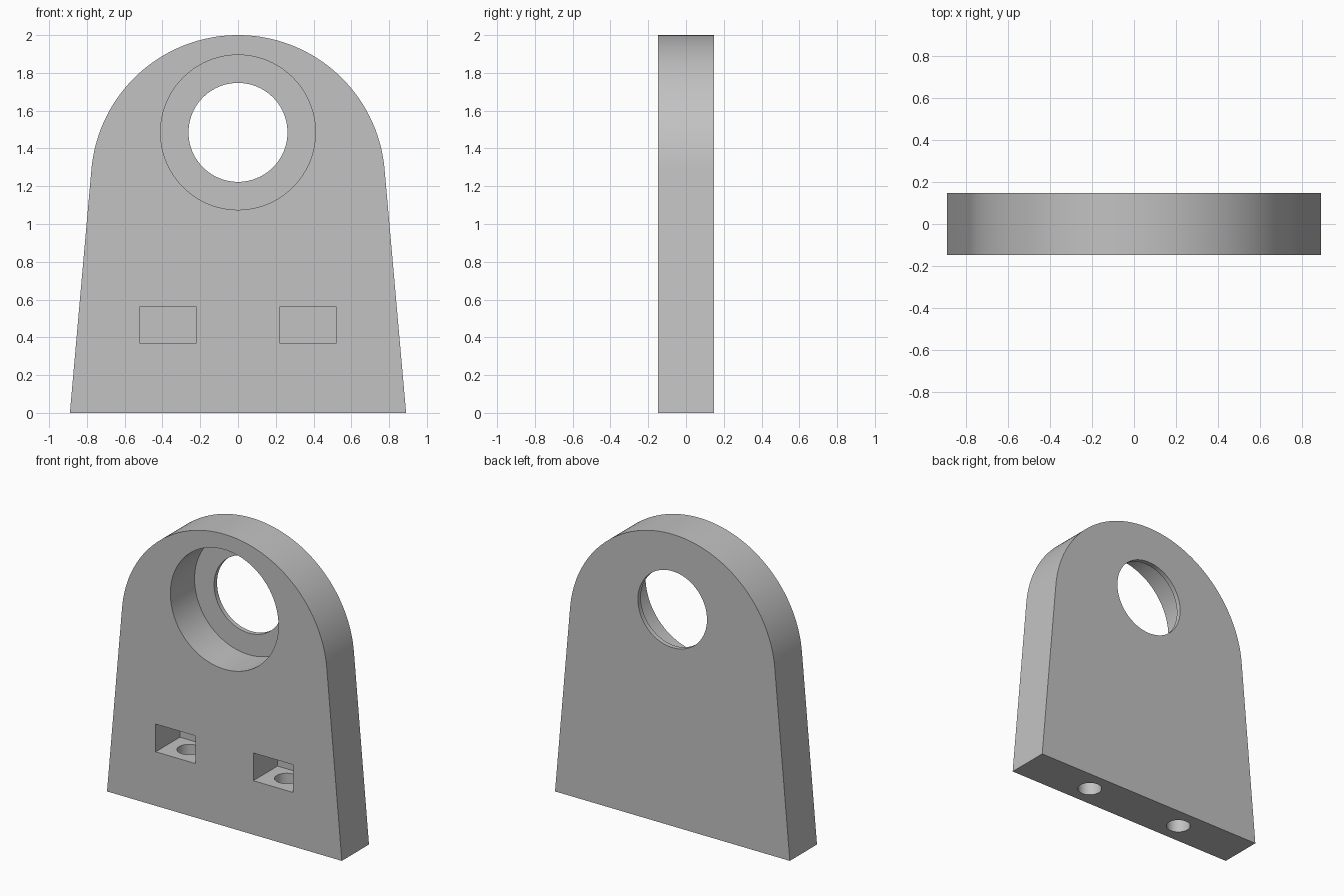
import bpy, bmesh, math

default = bpy.data.objects.get("Cube")
if default:
    bpy.data.objects.remove(default, do_unlink=True)

HALF_T = 0.147                  # half the plate thickness
FRONT = -HALF_T
DEPTH = 0.262                   # depth of the recesses from the front
BASE_HALF = 0.89
ARC_Z, ARC_R = 1.221, 0.779     # rounded top
BORE_Z = 1.485
TAPER = math.radians(5.05)      # lean of the straight sides

grey = bpy.data.materials.new("plain grey")
grey.use_nodes = True
colour = (0.54, 0.54, 0.54, 1)
grey.diffuse_color = colour
grey.node_tree.nodes["Principled BSDF"].inputs["Base Color"].default_value = colour


def plate_outline(steps=96):
    """Tapered base that runs tangentially into the round top."""
    points = [(-BASE_HALF, 0), (BASE_HALF, 0)]
    for i in range(steps + 1):
        a = TAPER + (math.pi - 2 * TAPER) * i / steps
        points.append((ARC_R * math.cos(a), ARC_Z + ARC_R * math.sin(a)))
    return points


def make_plate(name):
    bm = bmesh.new()
    face = bm.faces.new([bm.verts.new((x, FRONT, z)) for x, z in plate_outline()])
    grown = bmesh.ops.extrude_face_region(bm, geom=[face])["geom"]
    verts = [v for v in grown if isinstance(v, bmesh.types.BMVert)]
    bmesh.ops.translate(bm, verts=verts, vec=(0, 2 * HALF_T, 0))
    bmesh.ops.recalc_face_normals(bm, faces=bm.faces)
    mesh = bpy.data.meshes.new(name)
    bm.to_mesh(mesh)
    bm.free()
    obj = bpy.data.objects.new(name, mesh)
    bpy.context.collection.objects.link(obj)
    mesh.materials.append(grey)
    return obj


def cut(target, cutter):
    """Subtract the active cutter, then throw it away."""
    cutter.hide_render = True
    cutter.data.materials.append(grey)
    bpy.ops.object.select_all(action="DESELECT")
    bpy.context.view_layer.objects.active = target
    target.select_set(True)
    mod = target.modifiers.new("cut", "BOOLEAN")
    mod.operation, mod.solver, mod.object = "DIFFERENCE", "EXACT", cutter
    bpy.ops.object.modifier_apply(modifier=mod.name)
    bpy.data.objects.remove(cutter, do_unlink=True)


def cylinder(radius, length, location, tilt=0.0):
    bpy.ops.mesh.primitive_cylinder_add(vertices=96, radius=radius, depth=length,
                                        location=location, rotation=(tilt, 0, 0))
    return bpy.context.object


plate = make_plate("bearing_plate")

# Stepped bore: wide recess from the front, narrower hole right through
cut(plate, cylinder(0.41, 2 * DEPTH, (0, FRONT, BORE_Z), math.pi / 2))
cut(plate, cylinder(0.262, 1, (0, 0, BORE_Z), math.pi / 2))

# Nut pockets in the front, each with a bolt hole up from the base
for side in (-1, 1):
    x = side * 0.37
    bpy.ops.mesh.primitive_cube_add(size=1, location=(x, FRONT, 0.465))
    pocket = bpy.context.object
    pocket.scale = (0.302, 2 * DEPTH, 0.19)
    bpy.context.view_layer.update()
    cut(plate, pocket)
    cut(plate, cylinder(0.076, 0.6, (x, 0, 0.12)))

bpy.ops.object.select_all(action="DESELECT")
plate.select_set(True)
bpy.context.view_layer.objects.active = plate
bpy.ops.object.shade_smooth_by_angle(angle=math.radians(4.5))
